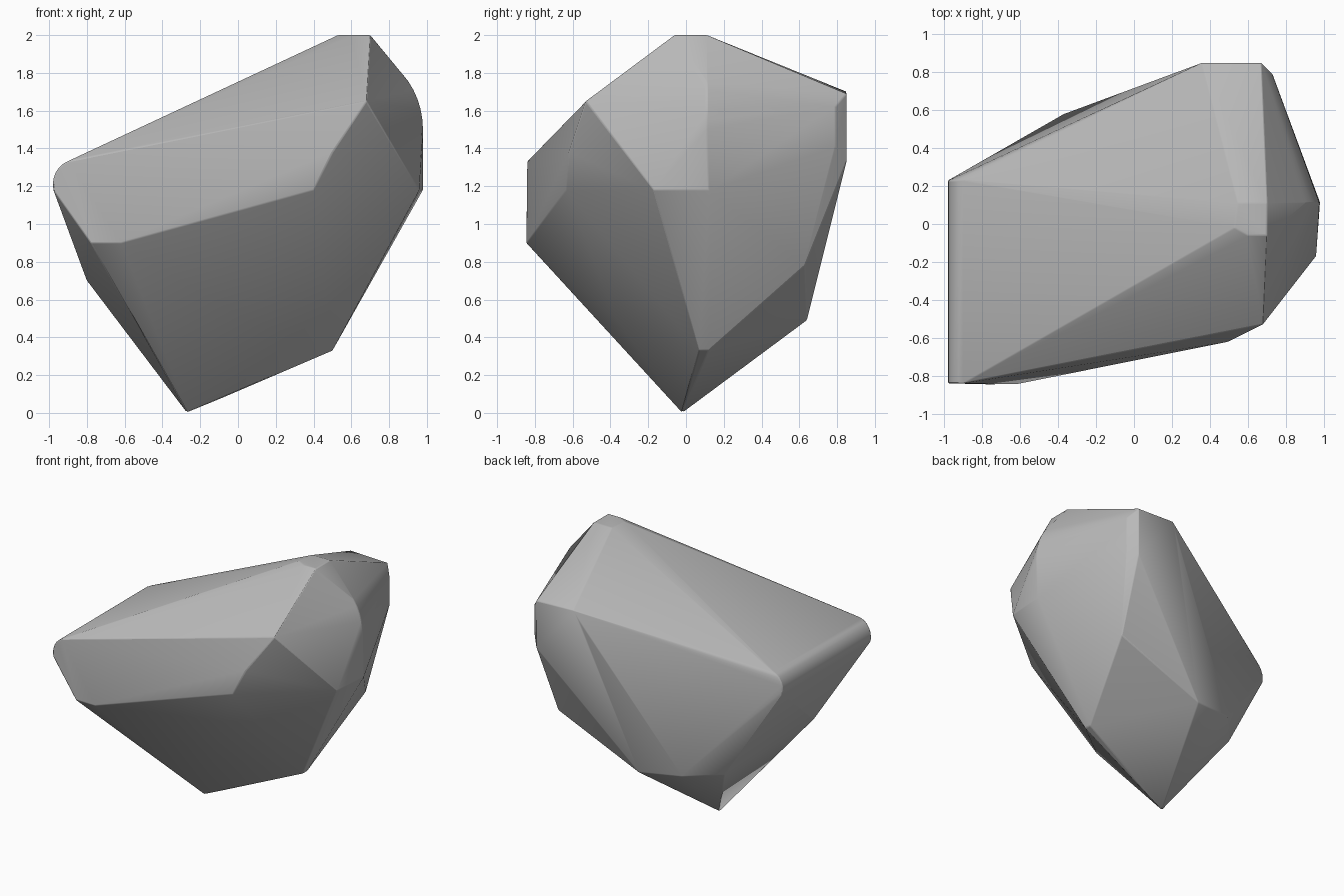
import bpy
import bmesh
import math

cube = bpy.data.objects.get("Cube")
if cube:
    bpy.data.objects.remove(cube, do_unlink=True)

# Stone colour
stone = bpy.data.materials.new("stone_grey")
stone.use_nodes = True
grey = (0.48, 0.48, 0.48, 1)
stone.diffuse_color = grey
bsdf = stone.node_tree.nodes["Principled BSDF"]
bsdf.inputs["Base Color"].default_value = grey
bsdf.inputs["Roughness"].default_value = 0.8

# Key corners of the boulder, grouped by side
crown = [(.53, -.02, 2), (.6, -.06, 2), (.7, -.06, 2), (.7, .11, 2), (.55, .11, 2)]
front = [(.68, -.53, 1.65), (.5, -.62, 1.38), (.43, -.63, 1.26), (.4, -.635, 1.18),
         (-.62, -.845, .9), (-.78, -.845, .9), (.03, -.37, .5), (.46, -.36, .87)]
back = [(.36, .85, 1.7), (.31, .83, 1.6), (.67, .85, 1.69), (.67, .85, 1.33),
        (.73, .79, 1.62), (.73, .79, 1.41), (.64, .63, .78)]
base = [(-.27, -.02, 0), (.5, .07, .33), (.5, .12, .33), (-.05, .64, .49),
        (-.37, .58, .52), (-.57, .35, .5), (-.8, -.4, .7)]
right_end = [(.96, -.17, 1.18), (.98, .12, 1.18)]


def arc(centre_x, centre_z, rx, rz, start, end, y, steps=6):
    """Points on an elliptical arc standing at depth y."""
    angles = [math.radians(start + (end - start) * i / steps) for i in range(steps + 1)]
    return [(centre_x + rx * math.cos(a), y, centre_z + rz * math.sin(a)) for a in angles]


# Rounded nose along the low end and rounded shoulder at the high end
nose = arc(-.86, 1.21, .12, .13, 110, 195, -.84) + arc(-.86, 1.21, .12, .13, 110, 195, .23)
shoulder = arc(.68, 1.5, .3, .38, 0, 50, .11)

# Wrap the corners in one faceted skin
bm = bmesh.new()
for p in crown + front + back + base + right_end + nose + shoulder:
    bm.verts.new(p)
hull = bmesh.ops.convex_hull(bm, input=bm.verts[:])
inner = {v for v in hull["geom_interior"] + hull["geom_unused"] if isinstance(v, bmesh.types.BMVert)}
bmesh.ops.delete(bm, geom=list(inner), context="VERTS")
bmesh.ops.dissolve_limit(bm, angle_limit=math.radians(1), verts=bm.verts[:], edges=bm.edges[:])
bmesh.ops.recalc_face_normals(bm, faces=bm.faces[:])

mesh = bpy.data.meshes.new("boulder")
bm.to_mesh(mesh)
bm.free()
mesh.materials.append(stone)
boulder = bpy.data.objects.new("boulder", mesh)
bpy.context.collection.objects.link(boulder)

# Worn edges: a slim bevel, then soft shading
bevel = boulder.modifiers.new("worn_edges", "BEVEL")
bevel.width = 0.006
bevel.segments = 2
bevel.limit_method = "ANGLE"
bevel.angle_limit = math.radians(22)

bpy.ops.object.select_all(action="DESELECT")
boulder.select_set(True)
bpy.context.view_layer.objects.active = boulder
bpy.ops.object.shade_smooth_by_angle(angle=math.radians(30))
